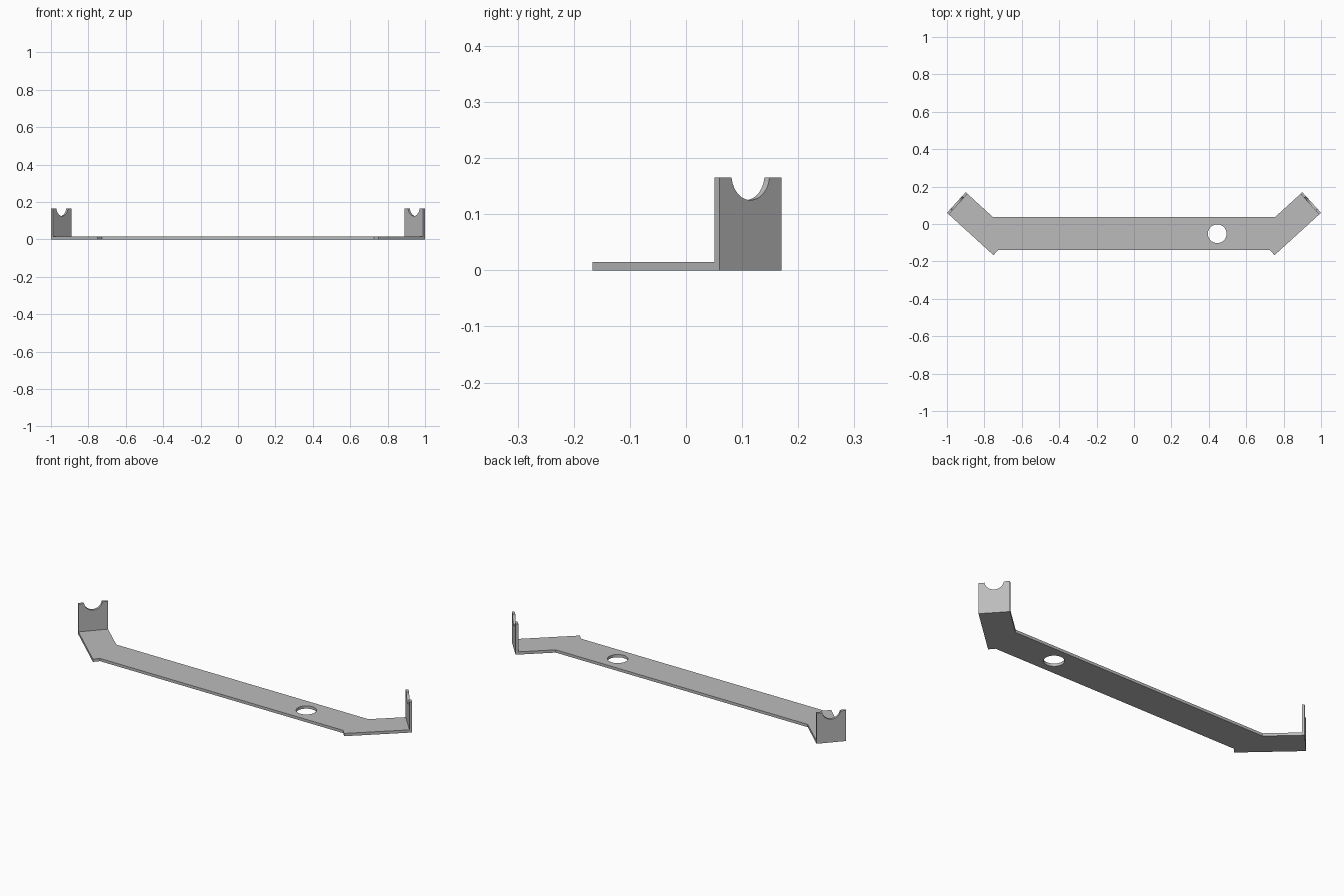
import bpy, bmesh, math
from mathutils import Vector, Matrix

cube = bpy.data.objects.get("Cube")
if cube:
    bpy.data.objects.remove(cube, do_unlink=True)

THICK = 0.015       # base plate
TAB_THICK = 0.0135  # upright tabs
TOP = 0.165

steel = bpy.data.materials.new("grey_steel")
steel.use_nodes = True
grey = (0.5, 0.5, 0.5, 1)
steel.diffuse_color = grey
steel.node_tree.nodes["Principled BSDF"].inputs["Base Color"].default_value = grey


def prism(name, points, offset):
    """Extrude a closed outline along the offset vector."""
    bm = bmesh.new()
    face = bm.faces.new([bm.verts.new(p) for p in points])
    ext = bmesh.ops.extrude_face_region(bm, geom=[face])
    moved = [g for g in ext["geom"] if isinstance(g, bmesh.types.BMVert)]
    bmesh.ops.translate(bm, verts=moved, vec=offset)
    bmesh.ops.recalc_face_normals(bm, faces=bm.faces)
    mesh = bpy.data.meshes.new(name)
    bm.to_mesh(mesh)
    bm.free()
    mesh.materials.append(steel)
    obj = bpy.data.objects.new(name, mesh)
    bpy.context.collection.objects.link(obj)
    return obj


# Flat bar with angled arms, mirrored left to right
half = [(0.728, -0.14), (0.75, -0.17), (1.0, 0.06), (0.9, 0.17), (0.754, 0.037)]
half[1] = (0.751, -0.167)
outline = half + [(-x, y) for x, y in reversed(half)]
plate = prism("base_plate", [(x, y, 0) for x, y in outline], Vector((0, 0, THICK)))

# Round hole through the left part of the bar
bm = bmesh.new()
bmesh.ops.create_cone(bm, cap_ends=True, segments=48, radius1=0.05, radius2=0.05,
                      depth=0.1, matrix=Matrix.Translation((0.445, -0.052, 0)))
mesh = bpy.data.meshes.new("hole_cutter")
bm.to_mesh(mesh)
bm.free()
mesh.materials.append(steel)
cutter = bpy.data.objects.new("hole_cutter", mesh)
cutter.hide_render = True
bpy.context.collection.objects.link(cutter)
cut = plate.modifiers.new("hole", "BOOLEAN")
cut.operation = "DIFFERENCE"
cut.solver = "EXACT"
cut.object = cutter
bpy.context.view_layer.objects.active = plate
bpy.ops.object.modifier_apply(modifier=cut.name)
bpy.data.objects.remove(cutter, do_unlink=True)

# Upright end tabs with a round notch in the top edge
R, CENTRE_Z = 0.046, 0.171
dip = math.asin((CENTRE_Z - TOP) / R)
steps = 24
for name, side in (("left_tab", 1), ("right_tab", -1)):
    a, b = Vector((side, 0.06, 0)), Vector((side * 0.9, 0.17, 0))
    along = (b - a).normalized()
    width = (b - a).length
    inward = Vector((-side * abs(along.y), -abs(along.x), 0))
    profile = [(0, 0), (width, 0), (width, TOP)]
    for i in range(steps + 1):
        t = -dip - (math.pi - 2 * dip) * i / steps
        profile.append((width / 2 + R * math.cos(t), CENTRE_Z + R * math.sin(t)))
    profile.append((0, TOP))
    points = [a + along * u + Vector((0, 0, z)) for u, z in profile]
    prism(name, points, inward * TAB_THICK)

# Smooth the round walls, keep the edges crisp
bpy.ops.object.select_all(action="DESELECT")
for name in ("base_plate", "left_tab", "right_tab"):
    bpy.data.objects[name].select_set(True)
bpy.context.view_layer.objects.active = plate
bpy.ops.object.shade_smooth_by_angle(angle=math.radians(30))
